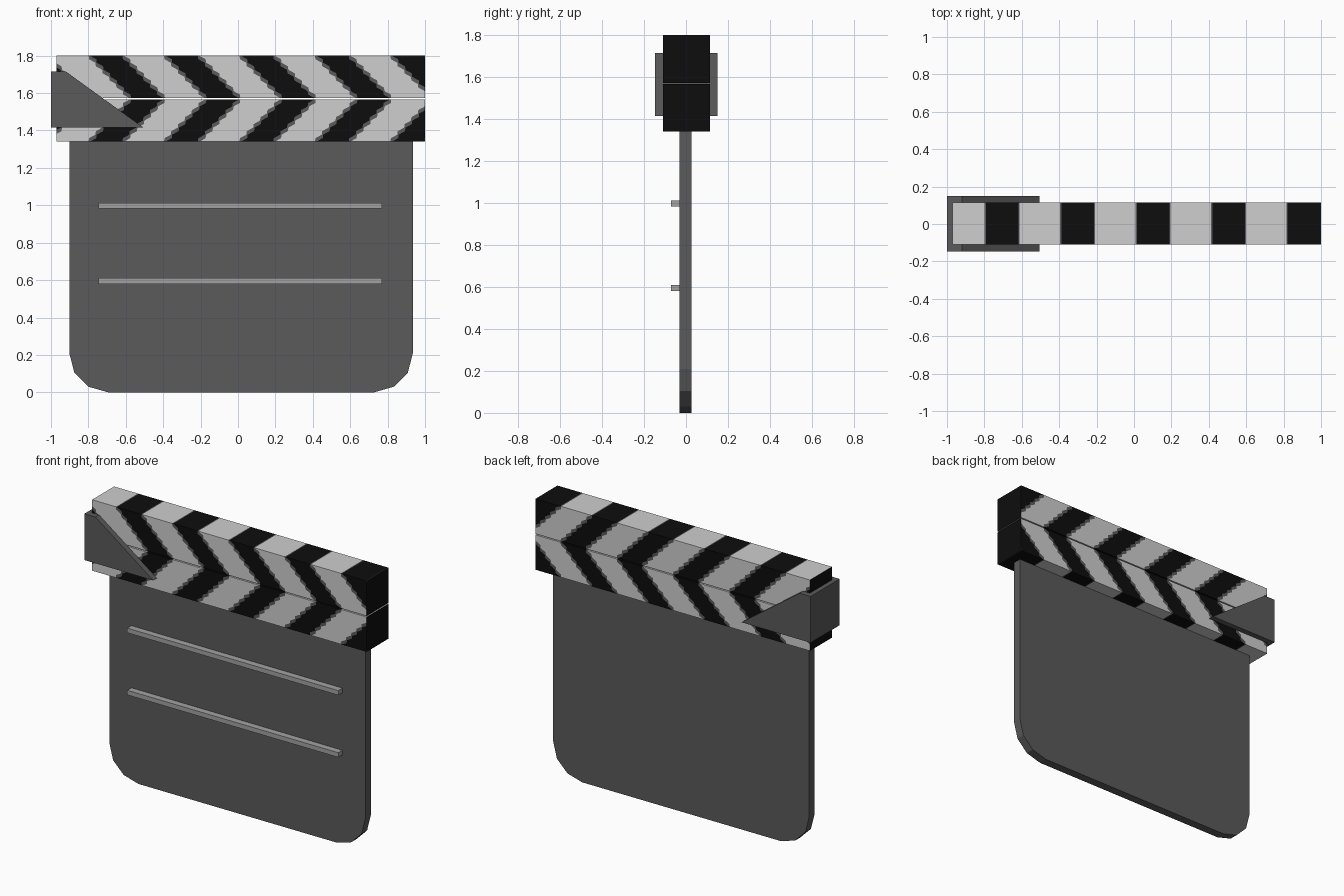
import bpy, bmesh

if "Cube" in bpy.data.objects:
    bpy.data.objects.remove(bpy.data.objects["Cube"])


def material(name, v):
    m = bpy.data.materials.new(name)
    m.diffuse_color = (v, v, v, 1)
    m.use_nodes = True
    m.node_tree.nodes["Principled BSDF"].inputs["Base Color"].default_value = m.diffuse_color
    return m


WHITE = material("off white", 0.62)
BLACK = material("black", 0.004)
DARK = material("dark grey", 0.103)
LIGHT = material("light grey", 0.36)


def finish(name, bm, mats):
    bmesh.ops.recalc_face_normals(bm, faces=bm.faces)
    me = bpy.data.meshes.new(name)
    bm.to_mesh(me)
    bm.free()
    for m in mats:
        me.materials.append(m)
    ob = bpy.data.objects.new(name, me)
    bpy.context.collection.objects.link(ob)
    return ob


def prism(name, outline, y0, y1, mat):
    """Extrude an x-z outline along y."""
    bm = bmesh.new()
    face = bm.faces.new([bm.verts.new((x, y0, z)) for x, z in outline])
    ext = bmesh.ops.extrude_face_region(bm, geom=[face])
    for v in ext["geom"]:
        if isinstance(v, bmesh.types.BMVert):
            v.co.y = y1
    return finish(name, bm, [mat])


def striped_bar(name, z_outer, z_mid):
    """Bar with slanted stripes running through it, beaded grey borders, black ends."""
    rows, y0, y1 = 12, -0.11, 0.115
    bm = bmesh.new()
    grids = []
    for y in (y0, y1):
        grid = []
        for j in range(rows + 1):
            t = j / rows
            z = z_outer + (z_mid - z_outer) * t
            jag = 0.008 if j % 2 else -0.008
            row = []
            for k in range(-1, 6):
                c = -0.705 + 0.4035 * k + 0.22 * t
                for dx in (-0.102 - jag, -0.079 + jag, 0.079 - jag, 0.102 + jag):
                    row.append(bm.verts.new((c + dx, y, z)))
            grid.append(row)
        grids.append(grid)
    colour = (1, 2, 1, 0)  # border, stripe, border, gap
    front, back = grids
    cols = len(front[0])
    for i in range(cols - 1):
        quads = [(g[j][i], g[j][i + 1], g[j + 1][i + 1], g[j + 1][i])
                 for g in grids for j in range(rows)]
        quads += [(front[j][i], front[j][i + 1], back[j][i + 1], back[j][i])
                  for j in (0, rows)]
        for q in quads:
            bm.faces.new(q).material_index = colour[i % 4]
    # trim to length and close the ends in black
    for x, n in ((-0.97, -1), (1.0, 1)):
        geom = bm.verts[:] + bm.edges[:] + bm.faces[:]
        bmesh.ops.bisect_plane(bm, geom=geom, plane_co=(x, 0, 0),
                               plane_no=(n, 0, 0), clear_outer=True)
        rim = [e for e in bm.edges if e.is_boundary
               and all(abs(v.co.x - x) < 1e-4 for v in e.verts)]
        for f in bmesh.ops.contextual_create(bm, geom=rim)["faces"]:
            f.material_index = 2
    return finish(name, bm, [WHITE, DARK, BLACK])


# slate board with rounded lower corners
corner = [(0, 0.21), (0.027, 0.105), (0.102, 0.03), (0.208, 0)]
left = [(-0.902 + x, z) for x, z in corner]
right = [(0.935 - x, z) for x, z in reversed(corner)]
prism("board", [(-0.902, 1.35)] + left + right + [(0.935, 1.35)], -0.03, 0.026, DARK)

# raised lines on the front
for name, z in (("upper_line", 0.998), ("lower_line", 0.595)):
    prism(name, [(-0.745, z - 0.015), (0.77, z - 0.015),
                 (0.77, z + 0.015), (-0.745, z + 0.015)], -0.072, -0.028, LIGHT)

# the two clapper sticks, mirrored about the gap
striped_bar("lower_stick", 1.34, 1.566)
striped_bar("upper_stick", 1.80, 1.573)

# hinge bracket
prism("hinge_bracket", [(-1.0, 1.415), (-0.505, 1.415), (-0.92, 1.715), (-1.0, 1.715)],
      -0.147, 0.151, DARK)
